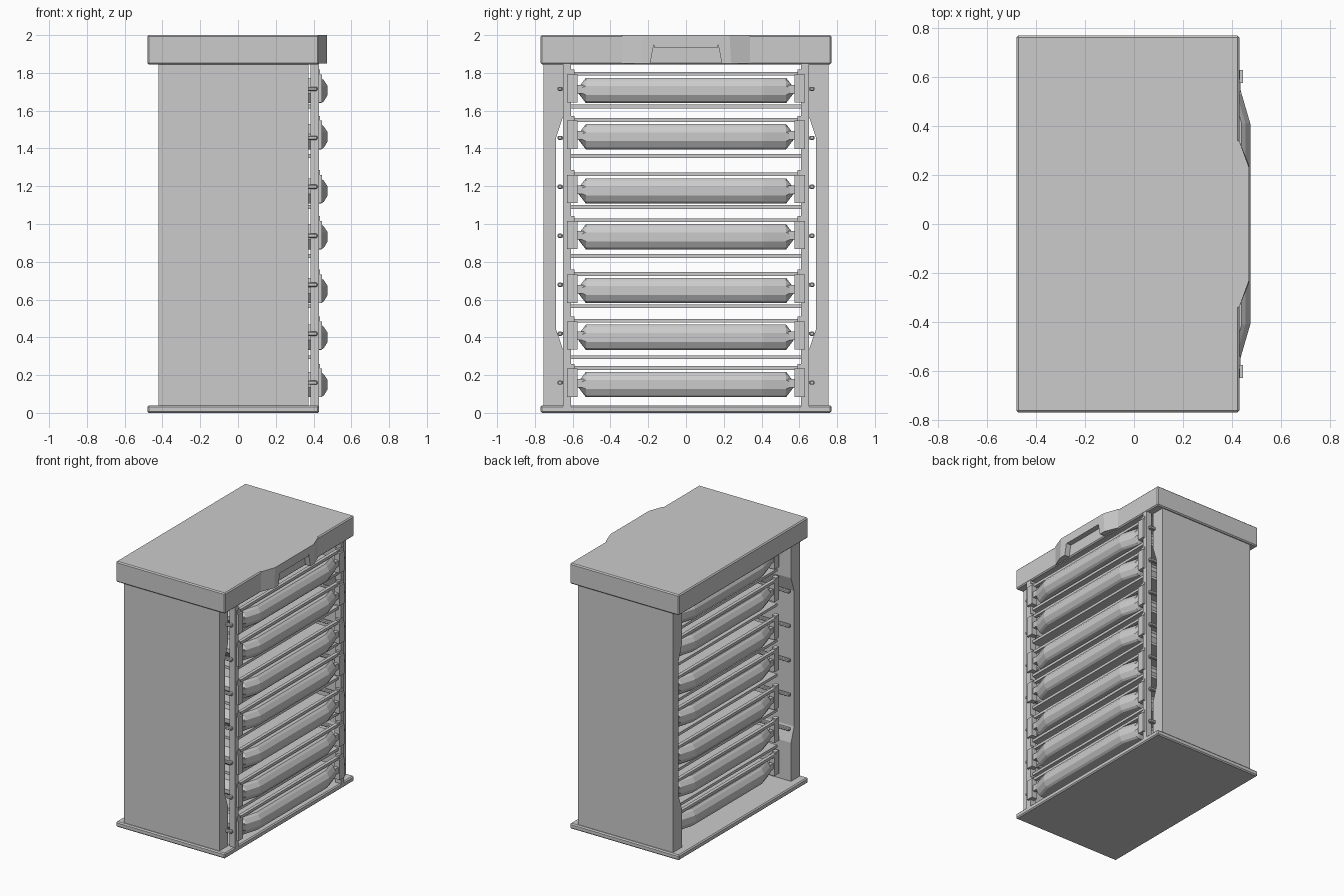
import bpy, bmesh

if "Cube" in bpy.data.objects:
    bpy.data.objects.remove(bpy.data.objects["Cube"])


def finish(bm, name, bevel=0):
    bmesh.ops.recalc_face_normals(bm, faces=bm.faces[:])
    me = bpy.data.meshes.new(name)
    bm.to_mesh(me)
    bm.free()
    ob = bpy.data.objects.new(name, me)
    bpy.context.collection.objects.link(ob)
    if bevel:
        m = ob.modifiers.new("bevel", 'BEVEL')
        m.width, m.segments = bevel, 1
    return ob


def loft(name, rings, bevel=0):
    """Skin closed rings of equal length and cap both ends."""
    bm = bmesh.new()
    vs = [[bm.verts.new(p) for p in r] for r in rings]
    n = len(rings[0])
    for a, b in zip(vs, vs[1:]):
        for i in range(n):
            bm.faces.new((a[i], a[(i + 1) % n], b[(i + 1) % n], b[i]))
    bm.faces.new(vs[0])
    bm.faces.new(vs[-1][::-1])
    return finish(bm, name, bevel)


def box(name, x, y, z, bevel=0):
    ring = [(x[0], y[0]), (x[1], y[0]), (x[1], y[1]), (x[0], y[1])]
    return loft(name, [[(a, b, h) for a, b in ring] for h in z], bevel)


def prism_z(name, pts, z0, z1):
    return loft(name, [[(a, b, h) for a, b in pts] for h in (z0, z1)])


def sides(lo, hi):
    """The same y span on the front and the back side."""
    return ((-hi, -lo), (lo, hi))


# Base and cap
box("base_plate", (-0.48, 0.43), (-0.77, 0.77), (0, 0.04), 0.008)
box("top_cap", (-0.48, 0.43), (-0.77, 0.77), (1.845, 2.0), 0.008)

# Grip on the cap: top bar and two tapered cheeks
prism_z("grip_bar", [(0.42, -0.17), (0.47, -0.17), (0.47, 0.17), (0.42, 0.17)], 1.935, 2.0)
for s in (-1, 1):
    lower = [(0.42, s * 0.19), (0.47, s * 0.19), (0.47, s * 0.24), (0.43, s * 0.34), (0.42, s * 0.34)]
    upper = [(0.42, s * 0.16), (0.47, s * 0.16), (0.47, s * 0.23), (0.43, s * 0.34), (0.42, s * 0.34)]
    loft("grip_cheek", [[(*p, 1.85) for p in lower], [(*p, 2.0) for p in upper]])

# Side walls, thinner in the middle, with a post beside each
wall = [(0.755, 0.03), (0.755, 1.85), (0.65, 1.85), (0.65, 1.57),
        (0.687, 1.46), (0.687, 0.44), (0.65, 0.33), (0.65, 0.03)]
for s in (-1, 1):
    loft("side_wall", [[(x, s * y, z) for y, z in wall] for x in (-0.42, 0.373)])
for y in sides(0.61, 0.65):
    box("post", (0.385, 0.43), y, (0.03, 1.85))


# Tray: side profile lofted across y, shrinking at the ends
def tray(zc):
    rings = []
    for y, inset, h in ((-0.57, 0.045, 0.015), (-0.53, 0.035, 0.067), (-0.41, 0, 0.067),
                        (0.41, 0, 0.067), (0.53, 0.035, 0.067), (0.57, 0.045, 0.015)):
        f, b = 0.475 - inset, -0.365 + inset
        half = [(f - 0.035, -1), (f - 0.02, -0.85), (f, -0.35), (f, 0.35), (f - 0.02, 0.8), (f - 0.035, 1)]
        back = [(b + 0.035, 1), (b + 0.02, 0.8), (b, 0.35), (b, -0.35), (b + 0.02, -0.85), (b + 0.035, -1)]
        rings.append([(x, y, zc + k * h) for x, k in half + back])
    loft("tray", rings)


ENDS = ((0.40, 0.445), (-0.335, -0.29))
for zc in (1.707, 1.462, 1.175, 0.932, 0.648, 0.40, 0.15):
    tray(zc)
    for x in ENDS:
        # Cross bar over each tray end, end brackets and pins
        box("cross_bar", (x[0], x[0] + 0.025), (-0.6, 0.6), (zc + 0.078, zc + 0.098))
        for y in sides(0.575, 0.63):
            box("bracket", x, y, (zc - 0.065, zc + 0.085))
        for y in sides(0.59, 0.63):
            box("bracket_tab", (x[0], x[1] - 0.012), y, (zc + 0.08, zc + 0.11))
        for y in sides(0.54, 0.58):
            box("tray_pin", (x[0] + 0.01, x[1] - 0.01), y, (zc - 0.015, zc + 0.03))

# Thin shelves between the trays
for z in (1.622, 1.36, 1.09, 0.83, 0.565, 0.295):
    box("shelf", (-0.33, 0.41), (-0.615, 0.615), (z - 0.01, z + 0.01))

# Long rods along both walls
for i in range(7):
    z = 0.16 + i * 0.2592
    for y in sides(0.655, 0.68):
        box("rail_rod", (-0.40, 0.42), y, (z - 0.011, z + 0.011), 0.005)
    for y in sides(0.60, 0.66):
        box("rod_link", (0.39, 0.41), y, (z - 0.008, z + 0.008))
